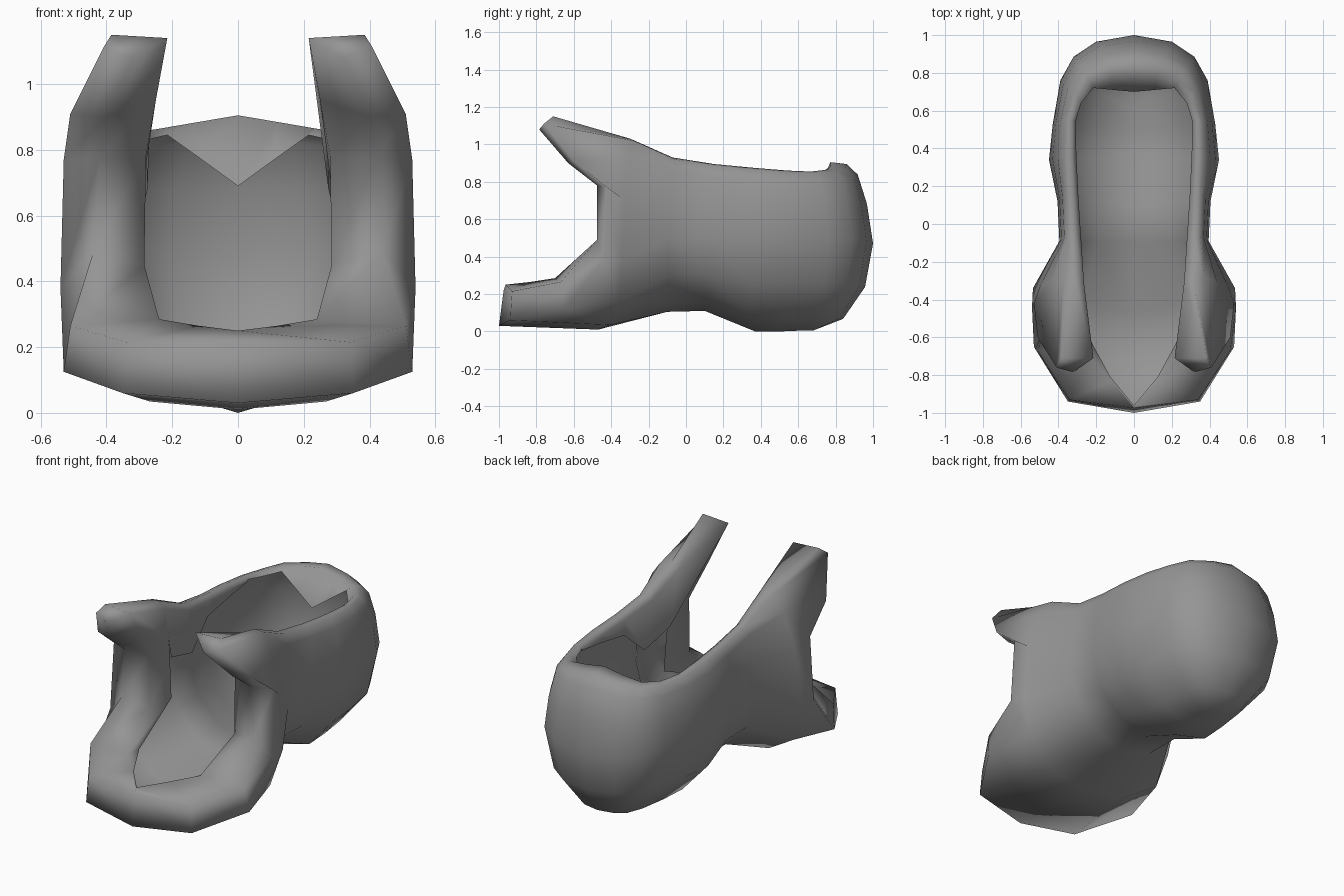
import bpy, bmesh, math
from mathutils import Vector as V

if "Cube" in bpy.data.objects:
    bpy.data.objects.remove(bpy.data.objects["Cube"])

# Ribs fanning from the keel: keel y, keel z, widest x y z, rim x y z, inner rim x y z
ribs = [
    (-.47, .01, .535, -.34, .38, .37, -.28, 1.02, .265, -.31, 1.00),
    (-.10, .105, .395, -.09, .50, .35, -.06, .92, .28, -.08, .90),
    (.10, .11, .405, .12, .50, .36, .15, .885, .295, .15, .87),
    (.37, .00, .45, .34, .50, .37, .36, .865, .305, .36, .85),
    (.50, .00, .43, .53, .50, .36, .55, .85, .31, .54, .84),
    (.62, .005, .39, .76, .50, .32, .70, .845, .28, .64, .83),
    (.68, .005, .32, .885, .50, .26, .80, .855, .215, .72, .845),
    (.68, .005, .20, .965, .48, .13, .85, .875, .11, .71, .77),
    (.68, .005, .00, 1.0, .47, .00, .86, .895, .00, .70, .69),
]

# Front opening: outer edge, rounded lip and inner edge
outer0 = [(0, -1, .03), (.35, -.94, .06), (.53, -.65, .125), (.54, -.44, .38),
          (.53, -.42, .77), (.51, -.60, .91), (.41, -.76, 1.11)]
lip = [(0, -.975, .22), (.34, -.93, .215), (.51, -.67, .265), (.44, -.475, .49),
       (.42, -.475, .78), (.40, -.63, .90), (.32, -.785, 1.08)]
inner0 = [(0, -.965, .25), (.12, -.83, .265), (.24, -.70, .285), (.285, -.44, .45),
          (.28, -.43, .78), (.25, -.57, .95), (.215, -.71, 1.14)]
# Flap turned in behind the inner edge
flap0 = [(0, -.96, .245), (.125, -.81, .255), (.25, -.58, .265), (.295, -.21, .42),
         (.29, -.23, .64), (.285, -.24, .72), (.28, -.26, .80)]

outer, rim, edge = [outer0], [(.385, -.71, 1.15)], [inner0[-1]]
for n, (sy, zb, mx, my, mz, rx, ry, rz, ix, iy, iz) in enumerate(ribs):
    o = []
    box = 1.35 if n == 0 else 1.0     # flatter sole at the front
    for t in (0, 30, 60, 90):
        s, c = math.sin(math.radians(t)), math.cos(math.radians(t))
        o.append((mx * s, sy + (my - sy) * s, zb + (mz - zb) * (1 - c) ** box))
    for t in (30, 60, 90):
        s, c = math.sin(math.radians(t)), math.cos(math.radians(t))
        f = .5 * (1 - c) + .5 * t / 90
        o.append((mx + (rx - mx) * f, my + (ry - my) * f, mz + (rz - mz) * s))
    outer.append(o)
    top = V((rx, ry, rz)).lerp(V((ix, iy, rz)), .55)
    rim.append((top.x, top.y, rz + .01))
    edge.append((ix, iy, iz))

bm = bmesh.new()


def grid(rows):
    """Skin a grid of points and its mirror image."""
    for sx in (1, -1):
        vs = [[bm.verts.new((p[0] * sx, p[1], p[2])) for p in r] for r in rows]
        for a, b in zip(vs, vs[1:]):
            for k in range(len(a) - 1):
                q = (a[k], a[k + 1], b[k + 1], b[k])
                bm.faces.new(q if sx > 0 else q[::-1])


grid(outer[::-1])                                         # single-skin wall
grid([inner0, lip, outer0])                               # front lip
grid([flap0, inner0])                                     # turned-in front edge
grid([[e, t, o[-1]] for o, t, e in zip(outer, rim, edge)][::-1])  # top rim
# Side skirt hanging below the top rim, fading out towards the back
drop = [(p[0] + .01, p[1] + dy, p[2] - d) for p, d, dy in
        zip(edge[1:6], (.32, .28, .10, .05, .02), (.07, .06, 0, 0, 0))]
grid([[flap0[-1], inner0[-1]]] + [[d, e] for d, e in zip(drop, edge[1:6])])
grid([[outer0[-1], rim[0]], [lip[-1], inner0[-1]]])       # horn tips
bmesh.ops.remove_doubles(bm, verts=bm.verts, dist=.0005)
bmesh.ops.dissolve_degenerate(bm, edges=bm.edges, dist=.0005)
bmesh.ops.recalc_face_normals(bm, faces=bm.faces)

me = bpy.data.meshes.new("open_shell")
bm.to_mesh(me)
bm.free()
shell = bpy.data.objects.new("open_shell", me)
bpy.context.collection.objects.link(shell)
grey = bpy.data.materials.new("mid grey")
grey.diffuse_color = (.3, .3, .3, 1)
grey.use_nodes = True
grey.node_tree.nodes["Principled BSDF"].inputs["Base Color"].default_value = grey.diffuse_color
me.materials.append(grey)
bpy.context.view_layer.objects.active = shell
shell.select_set(True)
bpy.ops.object.shade_smooth_by_angle(angle=math.radians(150))
